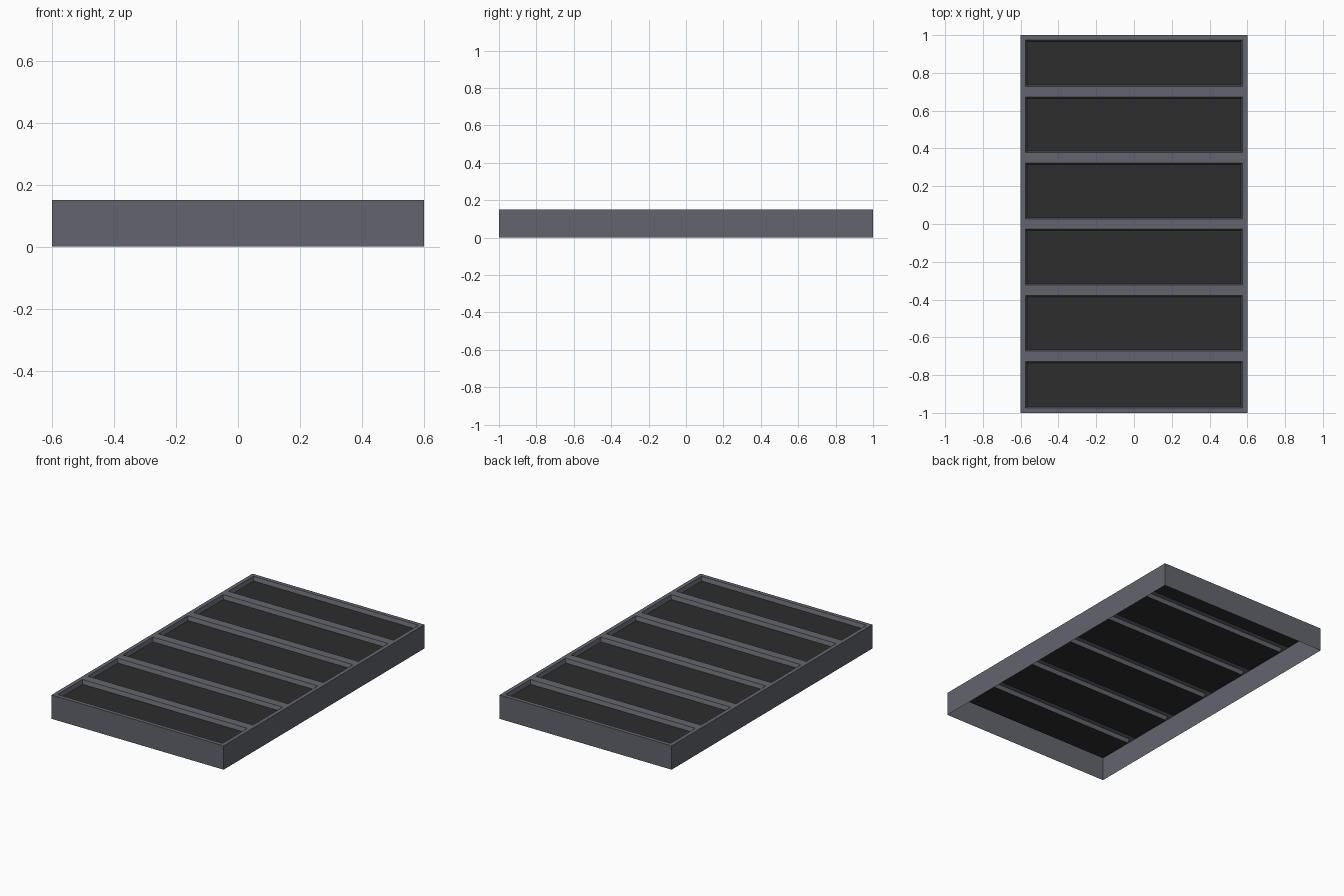
import bpy, bmesh

if "Cube" in bpy.data.objects:
    bpy.data.objects.remove(bpy.data.objects["Cube"])

def mat(name, c):
    m = bpy.data.materials.new(name)
    m.diffuse_color = (*c, 1)
    m.use_nodes = True
    m.node_tree.nodes["Principled BSDF"].inputs["Base Color"].default_value = m.diffuse_color
    return m

METAL = mat("grey metal", (0.125, 0.13, 0.155))
DARK = mat("dark panel", (0.026, 0.026, 0.026))

W, L, H = 0.6, 1.0, 0.15          # half width, half length, height
RIM, BAR, STEP = 0.025, 0.0275, 0.35
DEPTH, SLOPE = 0.025, 0.008

# rim and cross bars: grid lines for a folded sheet that is open below
xs = [-W, -W + RIM, W - RIM, W]
ys = [-L, -L + RIM]
for k in range(-2, 3):
    ys += [k * STEP - BAR, k * STEP + BAR]
ys += [L - RIM, L]

def make(name, bm, m):
    me = bpy.data.meshes.new(name)
    bm.to_mesh(me)
    bm.free()
    ob = bpy.data.objects.new(name, me)
    bpy.context.collection.objects.link(ob)
    me.materials.append(m)
    return ob

# frame: top sheet with openings, outer skirt and recess walls
bm = bmesh.new()
grid = [[bm.verts.new((x, y, H)) for x in xs] for y in ys]
holes = []
for j in range(len(ys) - 1):
    for i in range(3):
        quad = (grid[j][i], grid[j][i + 1], grid[j + 1][i + 1], grid[j + 1][i])
        if i == 1 and j % 2 == 1:
            holes.append((quad, (ys[j], ys[j + 1])))
        else:
            bm.faces.new(quad)
base = [bm.verts.new((x, y, 0)) for x, y in ((-W, -L), (W, -L), (W, L), (-W, L))]
top = [grid[0][0], grid[0][3], grid[-1][3], grid[-1][0]]
for a in range(4):
    b = (a + 1) % 4
    bm.faces.new((base[a], base[b], top[b], top[a]))
X = W - RIM - SLOPE
for quad, (y0, y1) in holes:
    y0, y1 = y0 + SLOPE, y1 - SLOPE
    low = [bm.verts.new((x, y, H - DEPTH)) for x, y in ((-X, y0), (X, y0), (X, y1), (-X, y1))]
    for a in range(4):
        b = (a + 1) % 4
        bm.faces.new((quad[b], quad[a], low[a], low[b]))
make("folded_frame", bm, METAL)

# dark panels in the bottom of each recess
for n, (_, (y0, y1)) in enumerate([(0, h[1]) for h in holes]):
    bm = bmesh.new()
    y0, y1 = y0 + SLOPE, y1 - SLOPE
    bm.faces.new([bm.verts.new((x, y, H - DEPTH)) for x, y in ((-X, y0), (X, y0), (X, y1), (-X, y1))])
    make(f"panel_{n + 1}", bm, DARK)
